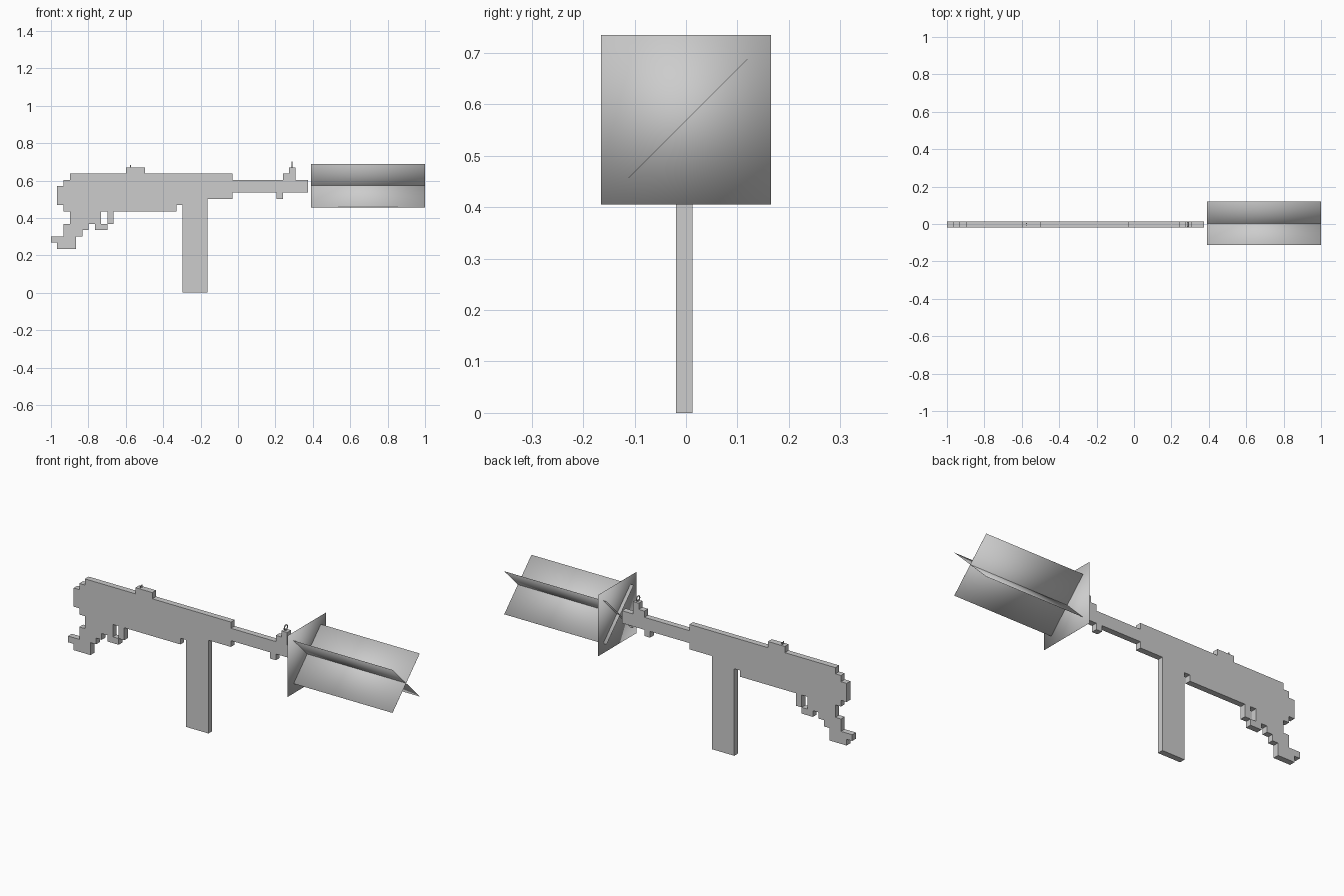
import bpy
import bmesh
import math
from mathutils import Matrix

cube = bpy.data.objects.get("Cube")
if cube:
    bpy.data.objects.remove(cube, do_unlink=True)

grey = bpy.data.materials.new("mid grey")
grey.use_nodes = True
grey.diffuse_color = (0.605, 0.605, 0.605, 1)
grey.node_tree.nodes["Principled BSDF"].inputs["Base Color"].default_value = grey.diffuse_color

P = 0.0335            # side of one block
BACK_Y, FRONT_Y = 0.0125, -0.0195
MID_Y = (BACK_Y + FRONT_Y) / 2


def finish(bm, name):
    mesh = bpy.data.meshes.new(name)
    bm.to_mesh(mesh)
    bm.free()
    mesh.materials.append(grey)
    obj = bpy.data.objects.new(name, mesh)
    bpy.context.collection.objects.link(obj)
    return obj


def slab(name, blocks):
    """Stepped plate made from (left, bottom, right, top) block rectangles."""
    cells = {(i, k) for l, b, r, t in blocks for i in range(l, r) for k in range(b, t)}
    bm = bmesh.new()
    for i, k in sorted(cells):
        corners = [(i, k), (i + 1, k), (i + 1, k + 1), (i, k + 1)]
        bm.faces.new([bm.verts.new((a * P - 1, FRONT_Y, c * P)) for a, c in corners])
    bmesh.ops.remove_doubles(bm, verts=bm.verts, dist=P / 10)
    out = bmesh.ops.extrude_face_region(bm, geom=bm.faces[:], use_keep_orig=True)
    moved = [v for v in out["geom"] if isinstance(v, bmesh.types.BMVert)]
    bmesh.ops.translate(bm, verts=moved, vec=(0, BACK_Y - FRONT_Y, 0))
    bmesh.ops.recalc_face_normals(bm, faces=bm.faces)
    bmesh.ops.dissolve_limit(bm, angle_limit=0.01, verts=bm.verts, edges=bm.edges)
    return finish(bm, name)


def box(name, centre, size, roll=0, smooth=False):
    """Box rolled about the x axis; smooth rounds the shading over its edges."""
    bm = bmesh.new()
    bmesh.ops.create_cube(bm, size=1, matrix=Matrix.Translation(centre)
                          @ Matrix.Rotation(roll, 4, 'X') @ Matrix.Diagonal((*size, 1)))
    for face in bm.faces:
        face.smooth = smooth
    return finish(bm, name)


# Stepped body: stock, grip, guard, receiver, magazine, barrel
slab("stepped_body", [
    (1, 14, 2, 17), (2, 13, 3, 18),                       # rear cap
    (3, 15, 29, 19), (3, 14, 25, 15), (3, 13, 20, 14),    # receiver
    (12, 19, 15, 20),                                     # rear sight base
    (3, 11, 8, 13), (2, 10, 6, 11), (2, 9, 5, 10),
    (0, 8, 4, 9), (1, 7, 4, 8),                           # grip steps
    (7, 10, 9, 11), (9, 11, 10, 13),                      # trigger guard
    (21, 0, 25, 15),                                      # magazine
    (29, 16, 41, 18), (36, 15, 37, 16),                   # barrel and lug
    (37, 18, 39, 19), (38, 19, 39, 20),                   # front sight base
])

# Rear sight notch: two tiny posts
for side, s in (("left", 1), ("right", -1)):
    box("rear_sight_post_" + side, (-0.575, MID_Y + s * 0.006, 0.674), (0.005, 0.005, 0.018))

# Front sight ring standing across the barrel
bpy.ops.mesh.primitive_torus_add(location=(0.288, MID_Y, 0.686), rotation=(0, math.pi / 2, 0),
                                 major_radius=0.0135, minor_radius=0.003,
                                 major_segments=16, minor_segments=6)
ring = bpy.context.object
ring.name = "front_sight_ring"
ring.data.materials.append(grey)
bpy.ops.object.shade_smooth()

# Muzzle flash: square sheet and two crossed blades, softly shaded
THIN = 0.0004
box("flash_square", (0.41, 0, 0.57), (THIN, 0.33, 0.33), smooth=True)
for name, angle in (("flash_blade_rising", 45), ("flash_blade_falling", -45)):
    box(name, (0.695, 0.004, 0.573), (0.61, 0.328, THIN), math.radians(angle), smooth=True)
